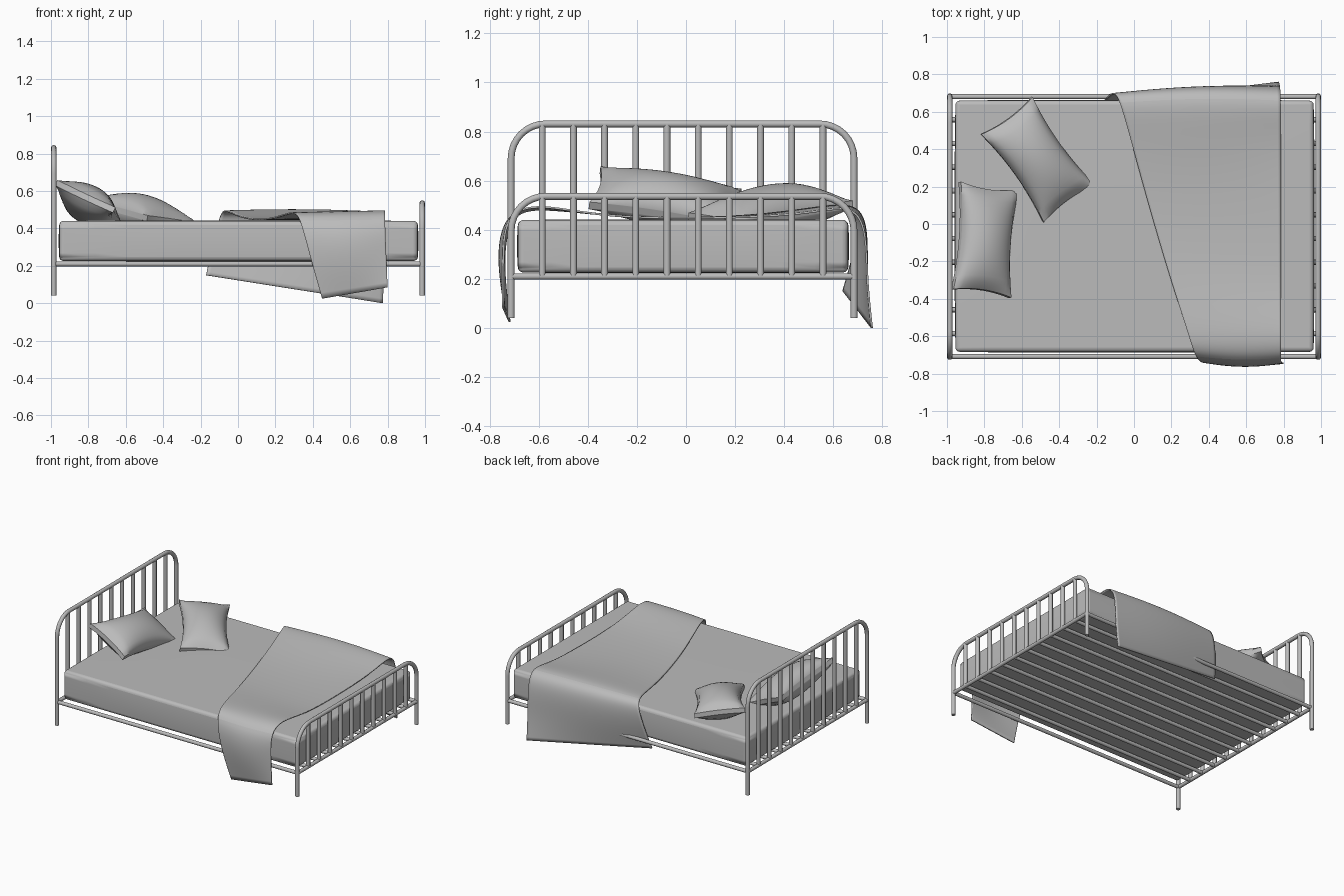
import bpy, bmesh, math
from mathutils import Vector

cube = bpy.data.objects.get("Cube")
if cube:
    bpy.data.objects.remove(cube, do_unlink=True)

grey = bpy.data.materials.new("soft_grey")
grey.use_nodes = True
color = (0.5, 0.5, 0.5, 1)
grey.diffuse_color = color
grey.node_tree.nodes["Principled BSDF"].inputs["Base Color"].default_value = color

YC = -0.014       # centre line of the frame
HALF_W = 0.698    # half the distance between posts
END_X = 0.985
RAIL_Z = 0.21


def activate(obj):
    bpy.ops.object.select_all(action='DESELECT')
    obj.select_set(True)
    bpy.context.view_layer.objects.active = obj


def smooth(obj, angle=40):
    activate(obj)
    bpy.ops.object.shade_smooth_by_angle(angle=math.radians(angle))


def from_bmesh(name, bm):
    bmesh.ops.recalc_face_normals(bm, faces=bm.faces)
    mesh = bpy.data.meshes.new(name)
    bm.to_mesh(mesh)
    bm.free()
    obj = bpy.data.objects.new(name, mesh)
    bpy.context.collection.objects.link(obj)
    mesh.materials.append(grey)
    return obj


def box_grid(cuts):
    bm = bmesh.new()
    bmesh.ops.create_cube(bm, size=2)
    bmesh.ops.subdivide_edges(bm, edges=bm.edges, cuts=cuts, use_grid_fill=True)
    return bm


def tube(name, points, radius):
    curve = bpy.data.curves.new(name, 'CURVE')
    curve.dimensions = '3D'
    curve.bevel_depth = radius
    curve.bevel_resolution = 3
    curve.use_fill_caps = True
    spline = curve.splines.new('POLY')
    spline.points.add(len(points) - 1)
    for p, co in zip(spline.points, points):
        p.co = (*co, 1)
    obj = bpy.data.objects.new(name, curve)
    bpy.context.collection.objects.link(obj)
    curve.materials.append(grey)
    activate(obj)
    bpy.ops.object.convert(target='MESH')
    smooth(bpy.context.object)


# Headboard and footboard: bent tube arch, lower rail, upright bars
bar_ys = [YC + 0.127 * (i - 4.5) for i in range(10)]
for board, x, top in (("headboard", -END_X, 0.831), ("footboard", END_X, 0.536)):
    r = 0.14
    arch = [(x, YC - HALF_W, 0.04)]
    for side in (-1, 1):
        arc = []
        for i in range(9):
            a = math.pi / 2 * i / 8
            arc.append((x, YC + side * (HALF_W - r + r * math.cos(a)),
                        top - r + r * math.sin(a)))
        arch += arc if side < 0 else arc[::-1]
    arch.append((x, YC + HALF_W, 0.04))
    tube(board + "_arch", arch, 0.0145)
    tube(board + "_rail", [(x, YC - HALF_W, RAIL_Z), (x, YC + HALF_W, RAIL_Z)], 0.0135)
    for i, y in enumerate(bar_ys):
        tube(f"{board}_bar_{i + 1}", [(x, y, RAIL_Z), (x, y, top - 0.003)], 0.0145)

# Side rails and lengthwise slats
for name, side in (("right_side_rail", -1), ("left_side_rail", 1)):
    y = YC + side * (HALF_W - 0.003)
    tube(name, [(-END_X, y, RAIL_Z), (END_X, y, RAIL_Z)], 0.0135)
for i, y in enumerate(bar_ys):
    tube(f"slat_{i + 1}", [(-END_X, y, RAIL_Z), (END_X, y, RAIL_Z)], 0.0135)

# Mattress: softly bulging box with rounded edges
bm = box_grid(9)
for v in bm.verts:
    a, b, c = v.co
    fa, fb, fc = 1 - a ** 4, 1 - b ** 4, 1 - c * c
    v.co = (0.003 + a * (0.957 + 0.005 * fb * fc),
            YC + 0.002 + b * (0.671 + 0.005 * fa * fc),
            0.333 + c * (0.107 + 0.002 * fa * fb))
mattress = from_bmesh("mattress", bm)
bevel = mattress.modifiers.new("rounded_edges", 'BEVEL')
bevel.limit_method = 'ANGLE'
bevel.angle_limit = math.radians(50)
bevel.width = 0.028
bevel.segments = 4
smooth(mattress, 50)


# Pillows: subdivided box, domed on both sides, with pinched edges
def pillow(name, center, u, v, bulge):
    u, v, center = Vector(u) / 2, Vector(v) / 2, Vector(center)
    n = v.cross(u).normalized()
    bm = box_grid(15)
    for vert in bm.verts:
        a, b, c = vert.co
        fa, fb = max(0, 1 - a * a), max(0, 1 - b * b)
        height = c * (0.016 + bulge * (fa * fb) ** 0.6)
        vert.co = (center + u * a * (1 - 0.07 * fb)
                   + v * b * (1 - 0.15 * fa) + n * height)
    smooth(from_bmesh(name, bm))


pillow("pillow_by_headboard", (-0.797, -0.085, 0.526),
       (0.04, 0.575, -0.09), (0.31, -0.045, -0.145), 0.085)
pillow("pillow_loose", (-0.515, 0.345, 0.478),
       (0.335, -0.47, -0.09), (0.275, 0.2, -0.04), 0.088)

# Throw blanket: surface lofted between its two edges, draped over both sides
head_edge = [(-0.17, 0.64, 0.15), (-0.14, 0.685, 0.30), (-0.105, 0.705, 0.44),
             (-0.08, 0.67, 0.505), (-0.03, 0.5, 0.48), (0.05, 0.2, 0.447),
             (0.18, -0.25, 0.446), (0.295, -0.60, 0.495), (0.33, -0.72, 0.465),
             (0.38, -0.75, 0.27), (0.45, -0.718, 0.025)]
foot_edge = [(0.775, 0.757, 0.0), (0.78, 0.735, 0.2), (0.78, 0.735, 0.40),
             (0.785, 0.68, 0.505), (0.785, 0.5, 0.465), (0.785, 0.2, 0.447),
             (0.785, -0.33, 0.446), (0.785, -0.6, 0.51), (0.785, -0.735, 0.465),
             (0.79, -0.745, 0.3), (0.8, -0.745, 0.085)]
# Slack of the cloth between the edges, as (y, z) per row
slack = {1: (0.018, 0), 2: (0.018, 0), 3: (0.018, 0.01), 4: (0, 0.012),
         8: (-0.012, 0), 9: (-0.025, 0)}
bm = bmesh.new()
rows = []
for i, (h, f) in enumerate(zip(head_edge, foot_edge)):
    dy, dz = slack.get(i, (0, 0))
    row = []
    for t in range(7):
        s = math.sin(math.pi * t / 6)
        co = Vector(h).lerp(Vector(f), t / 6) + Vector((0, dy * s, dz * s))
        row.append(bm.verts.new(co))
    rows.append(row)
for r0, r1 in zip(rows, rows[1:]):
    for i in range(6):
        bm.faces.new((r0[i], r0[i + 1], r1[i + 1], r1[i]))
blanket = from_bmesh("blanket", bm)
sub = blanket.modifiers.new("soft_drape", 'SUBSURF')
sub.levels = sub.render_levels = 3
sub.boundary_smooth = 'PRESERVE_CORNERS'
solid = blanket.modifiers.new("cloth_thickness", 'SOLIDIFY')
solid.thickness = 0.008
solid.offset = 0
smooth(blanket, 60)
